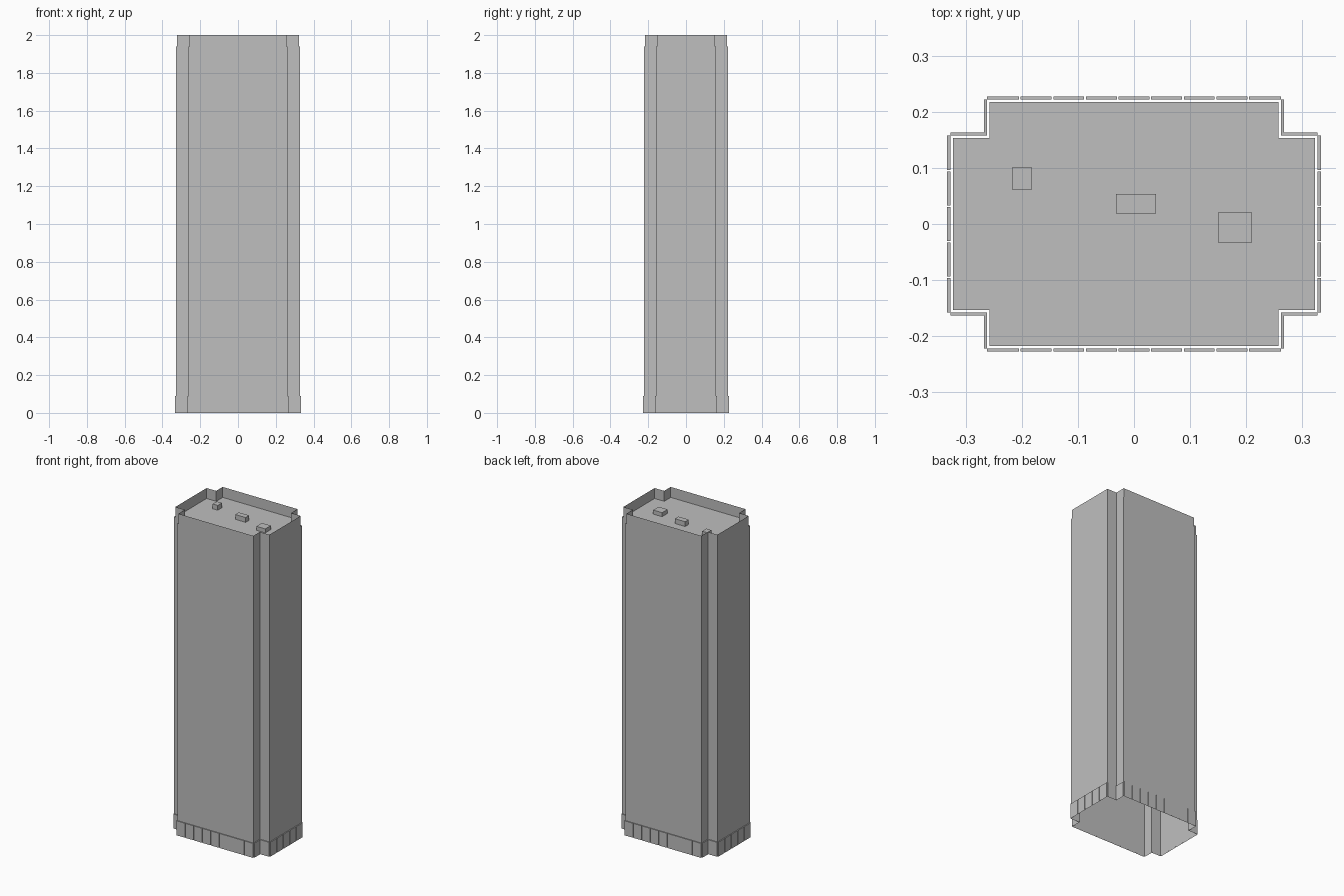
import bpy
import bmesh
from mathutils import Vector

cube = bpy.data.objects.get("Cube")
if cube:
    bpy.data.objects.remove(cube)

grey = bpy.data.materials.new("concrete grey")
grey.use_nodes = True
colour = (0.52, 0.52, 0.52, 1)
grey.diffuse_color = colour
grey.node_tree.nodes["Principled BSDF"].inputs["Base Color"].default_value = colour

ROOF_Z, BODY_TOP, TOP = 1.935, 1.94, 2.0
BASE_TOP = 0.09


def finish(name, bm):
    mesh = bpy.data.meshes.new(name)
    bm.to_mesh(mesh)
    bm.free()
    mesh.materials.append(grey)
    obj = bpy.data.objects.new(name, mesh)
    bpy.context.collection.objects.link(obj)
    return obj


def plan(grow):
    """Notched rectangle, counter-clockwise, pushed outward by grow."""
    wide, deep = 0.324 + grow, 0.218 + grow
    nx, ny = 0.258 + grow, 0.154 + grow
    return [Vector(p) for p in (
        (nx, -deep), (nx, -ny), (wide, -ny), (wide, ny), (nx, ny), (nx, deep),
        (-nx, deep), (-nx, ny), (-wide, ny), (-wide, -ny), (-nx, -ny), (-nx, -deep))]


def walls(name, outline, z0, z1):
    """Thin open shell following the outline."""
    bm = bmesh.new()
    low = [bm.verts.new((p.x, p.y, z0)) for p in outline]
    high = [bm.verts.new((p.x, p.y, z1)) for p in outline]
    for i in range(len(outline)):
        j = (i + 1) % len(outline)
        bm.faces.new((low[i], low[j], high[j], high[i]))
    return finish(name, bm)


def box(bm, x0, x1, y0, y1, z0, z1):
    verts = bmesh.ops.create_cube(bm, size=1)["verts"]
    for v in verts:
        v.co = ((x0 + x1) / 2 + v.co.x * (x1 - x0),
                (y0 + y1) / 2 + v.co.y * (y1 - y0),
                (z0 + z1) / 2 + v.co.z * (z1 - z0))


# Tower shell, open underneath, with a slightly set back parapet
body = plan(0.0045)
walls("tower_walls", body, 0, BODY_TOP)
walls("parapet", plan(0), ROOF_Z, TOP)

# Roof deck
bm = bmesh.new()
bm.faces.new([bm.verts.new((p.x, p.y, ROOF_Z)) for p in plan(0)])
finish("roof_deck", bm)

# Raised base panels separated by narrow grooves
bm = bmesh.new()
PITCH, GROOVE, DEPTH = 0.06, 0.003, 0.0055
for i, start in enumerate(body):
    end = body[(i + 1) % len(body)]
    along = (end - start).normalized()
    out = Vector((along.y, -along.x)) * DEPTH
    length = (end - start).length
    count = max(1, round(length / PITCH))
    step = length / count
    for k in range(count):
        a = start + along * (k * step + (GROOVE / 2 if k else 0))
        b = start + along * ((k + 1) * step - (GROOVE / 2 if k < count - 1 else 0))
        ring = [(a, 0), (a + out, 0), (b + out, 0), (b, 0)]
        low = [bm.verts.new((p.x, p.y, 0)) for p, _ in ring]
        high = [bm.verts.new((p.x, p.y, BASE_TOP)) for p, _ in ring]
        bm.faces.new(high)
        for m in range(3):
            bm.faces.new((low[m], low[m + 1], high[m + 1], high[m]))
bmesh.ops.recalc_face_normals(bm, faces=bm.faces)
finish("base_panels", bm)

# Rooftop equipment
for name, x0, x1, y0, y1, height in (
        ("small_roof_unit", -0.217, -0.183, 0.061, 0.102, 0.03),
        ("middle_roof_unit", -0.032, 0.039, 0.019, 0.054, 0.03),
        ("large_roof_unit", 0.15, 0.211, -0.033, 0.021, 0.025)):
    bm = bmesh.new()
    box(bm, x0, x1, y0, y1, ROOF_Z, ROOF_Z + height)
    finish(name, bm)
